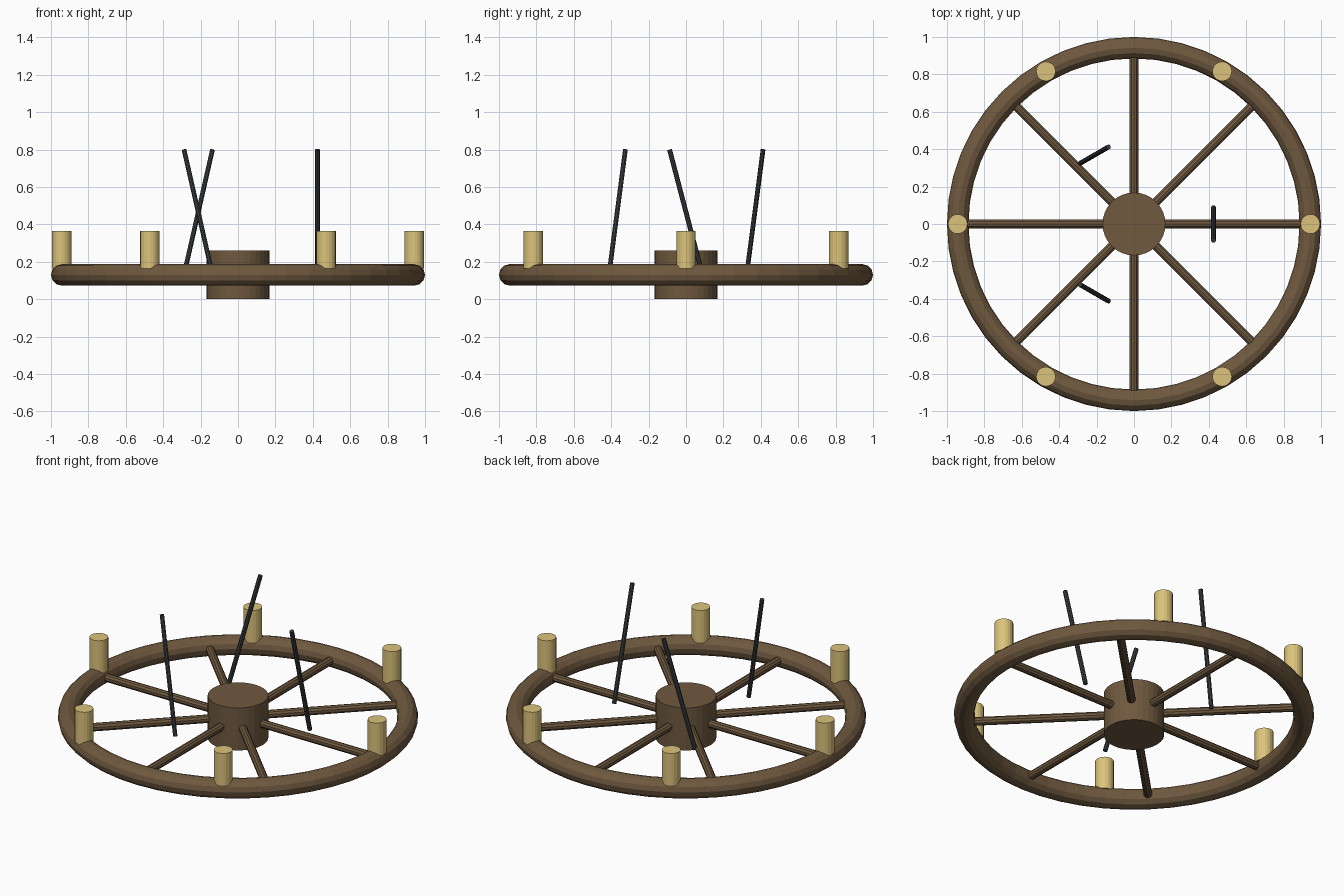
import bpy
from math import cos, sin, radians
from mathutils import Vector

cube = bpy.data.objects.get("Cube")
if cube:
    bpy.data.objects.remove(cube, do_unlink=True)


def material(name, rgb):
    m = bpy.data.materials.new(name)
    m.use_nodes = True
    m.diffuse_color = (*rgb, 1)
    m.node_tree.nodes["Principled BSDF"].inputs["Base Color"].default_value = (*rgb, 1)
    return m


wood = material("brown_wood", (0.16, 0.10, 0.05))
wax = material("cream_wax", (0.72, 0.55, 0.20))
iron = material("dark_iron", (0.045, 0.047, 0.051))


def polar(radius, degrees, z):
    a = radians(degrees)
    return Vector((radius * cos(a), radius * sin(a), z))


def rod(name, start, end, radius, sides, mat):
    """Straight cylinder between two points."""
    axis = end - start
    bpy.ops.mesh.primitive_cylinder_add(
        vertices=sides, radius=radius, depth=axis.length,
        location=(start + end) / 2,
        rotation=axis.to_track_quat('Z', 'Y').to_euler())
    ob = bpy.context.object
    ob.name = name
    ob.data.materials.append(mat)
    return ob


MID = 0.13      # height of the wheel plane
RIM = 0.9425    # radius of the rim's centre line

# Wheel rim
bpy.ops.mesh.primitive_torus_add(major_segments=48, minor_segments=12,
                                 major_radius=RIM, minor_radius=0.0575,
                                 location=(0, 0, MID))
rim = bpy.context.object
rim.name = "wheel_rim"
rim.data.materials.append(wood)

# Hub
rod("hub", Vector((0, 0, 0)), Vector((0, 0, 0.26)), 0.168, 32, wood)

# Spokes
for i in range(8):
    rod(f"spoke_{i + 1}", polar(0.1, i * 45, MID), polar(RIM, i * 45, MID),
        0.024, 10, wood)

# Candles around the rim
for i in range(6):
    rod(f"candle_{i + 1}", polar(RIM, i * 60, 0.165), polar(RIM, i * 60, 0.365),
        0.052, 20, wax)

# Slanted hanging rods
for i in range(3):
    a = i * 120
    centre = polar(0.425, a, 0)
    side = polar(0.088, a + 90, 0)
    rod(f"hanging_rod_{i + 1}", centre + side + Vector((0, 0, MID)),
        centre - side + Vector((0, 0, 0.80)), 0.013, 8, iron)
